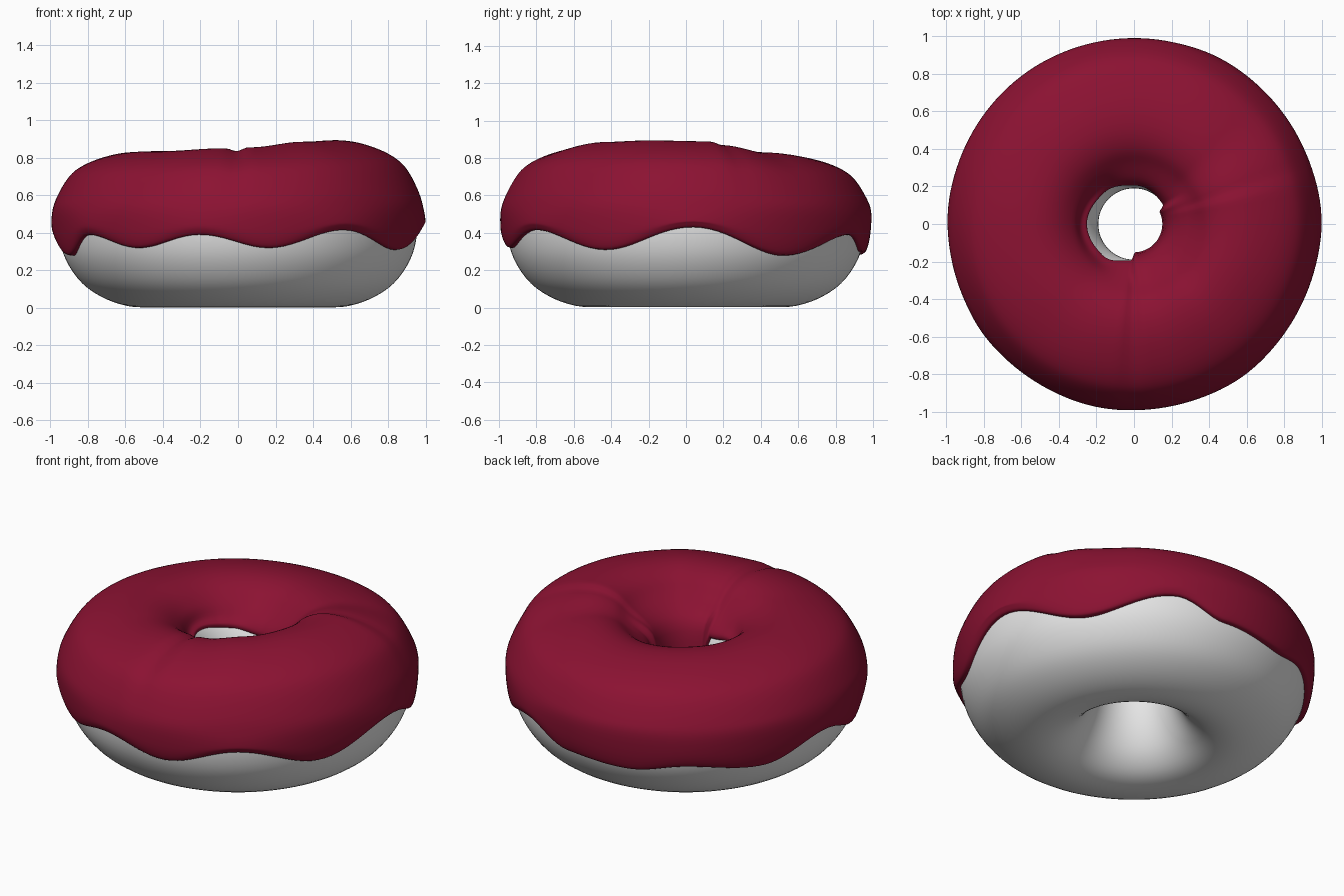
import bpy, math

if "Cube" in bpy.data.objects:
    bpy.data.objects.remove(bpy.data.objects["Cube"])


def material(name, col):
    m = bpy.data.materials.new(name)
    m.diffuse_color = (*col, 1)
    m.use_nodes = True
    m.node_tree.nodes["Principled BSDF"].inputs["Base Color"].default_value = m.diffuse_color
    return m


def around(keys, a):
    """Smooth periodic interpolation of (angle, value) keys."""
    a = (a - keys[0][0]) % 360 + keys[0][0]
    loop = keys + [(keys[0][0] + 360, keys[0][1])]
    for (a0, v0), (a1, v1) in zip(loop, loop[1:]):
        if a <= a1:
            t = (a - a0) / (a1 - a0)
            return v0 + (v1 - v0) * (1 - math.cos(math.pi * t)) / 2
    return loop[-1][1]


def smooth_profile(pts, n=4):
    """Catmull-Rom resampling of a closed (r, z) profile."""
    out, k = [], len(pts)
    for i in range(k):
        p = [pts[(i + j) % k] for j in (-1, 0, 1, 2)]
        for s in range(n):
            t = s / n
            out.append(tuple(0.5 * (2 * p[1][c] + (p[2][c] - p[0][c]) * t
                       + (2 * p[0][c] - 5 * p[1][c] + 4 * p[2][c] - p[3][c]) * t ** 2
                       + (3 * p[1][c] - p[0][c] - 3 * p[2][c] + p[3][c]) * t ** 3)
                       for c in (0, 1)))
    return out


def ring(name, profile_at, mat, seg=144):
    """Sweep a closed profile that may vary with the angle."""
    verts, faces, k = [], [], 0
    for i in range(seg):
        deg = 360 * i / seg
        prof = smooth_profile(profile_at(deg))
        k = len(prof)
        c, s = math.cos(math.radians(deg)), math.sin(math.radians(deg))
        verts += [(r * c, r * s, z) for r, z in prof]
    for i in range(seg):
        j = (i + 1) % seg
        for a in range(k):
            b = (a + 1) % k
            faces.append((i * k + a, j * k + a, j * k + b, i * k + b))
    me = bpy.data.meshes.new(name)
    me.from_pydata(verts, [], faces)
    me.materials.append(mat)
    me.polygons.foreach_set("use_smooth", [True] * len(me.polygons))
    ob = bpy.data.objects.new(name, me)
    bpy.context.collection.objects.link(ob)
    return ob


# Wavy lower rim, crown height, and inner rim of the icing by angle
RIM = [(-161, .28), (-145, .39), (-124, .32), (-102, .39), (-80, .32), (-55, .415),
       (-27, .31), (2, .43), (34, .28), (64, .39), (82, .30), (106, .28),
       (125, .32), (151, .28), (176, .38)]
CROWN = [(-180, .83), (-135, .835), (-97, .85), (-91, .835), (-84, .855), (-50, .885),
         (-20, .893), (13, .888), (20, .868), (45, .83), (90, .81), (140, .82)]
INNER_Z = [(-180, .62), (-95, .58), (-88, .44), (25, .44), (34, .55), (90, .58)]
INNER_R = [(-180, .25), (-135, .235), (-95, .195), (-88, .15), (25, .15),
           (34, .185), (90, .205), (135, .23)]


def dough_profile(deg):
    return [(.55, .004), (.70, .045), (.83, .13), (.92, .26), (.955, .40), (.945, .52),
            (.88, .65), (.75, .74), (.55, .77), (.40, .74), (.28, .66), (.215, .57),
            (.19, .48), (.205, .34), (.25, .20), (.32, .09), (.42, .02)]


def icing_profile(deg):
    e, h = around(RIM, deg), around(CROWN, deg)
    iz, ir = around(INNER_Z, deg), around(INNER_R, deg)
    k = (h - .45) / .40
    outer = [(.99, .52), (.965, .60), (.91, .70), (.85, .76), (.75, .81), (.62, .845),
             (.50, .848), (.40, .815), (.32, .75)]
    top = [(r, .45 + (z - .45) * k) for r, z in outer]
    edge_r = .955 + (e - .28) * .2
    rim = [(edge_r - .05, e + .02), (edge_r - .01, e), (edge_r + .012, e + .025),
           ((edge_r + 1.015) / 2, (e + .51) / 2)]
    inner = [(ir + .035, max(.66, iz + .05)), (ir + .002, iz + .03), (ir + .012, iz), (ir + .05, iz + .01)]
    # hidden underside, buried in the dough
    under = [(.30, .62), (.42, .70), (.58, .73), (.75, .70), (.86, .60), (.90, .48)]
    return rim + top + inner + under


dough = ring("dough", dough_profile, material("dough grey", (.8, .8, .8)))
icing = ring("icing", icing_profile, material("berry red icing", (.26, .006, .032)))
